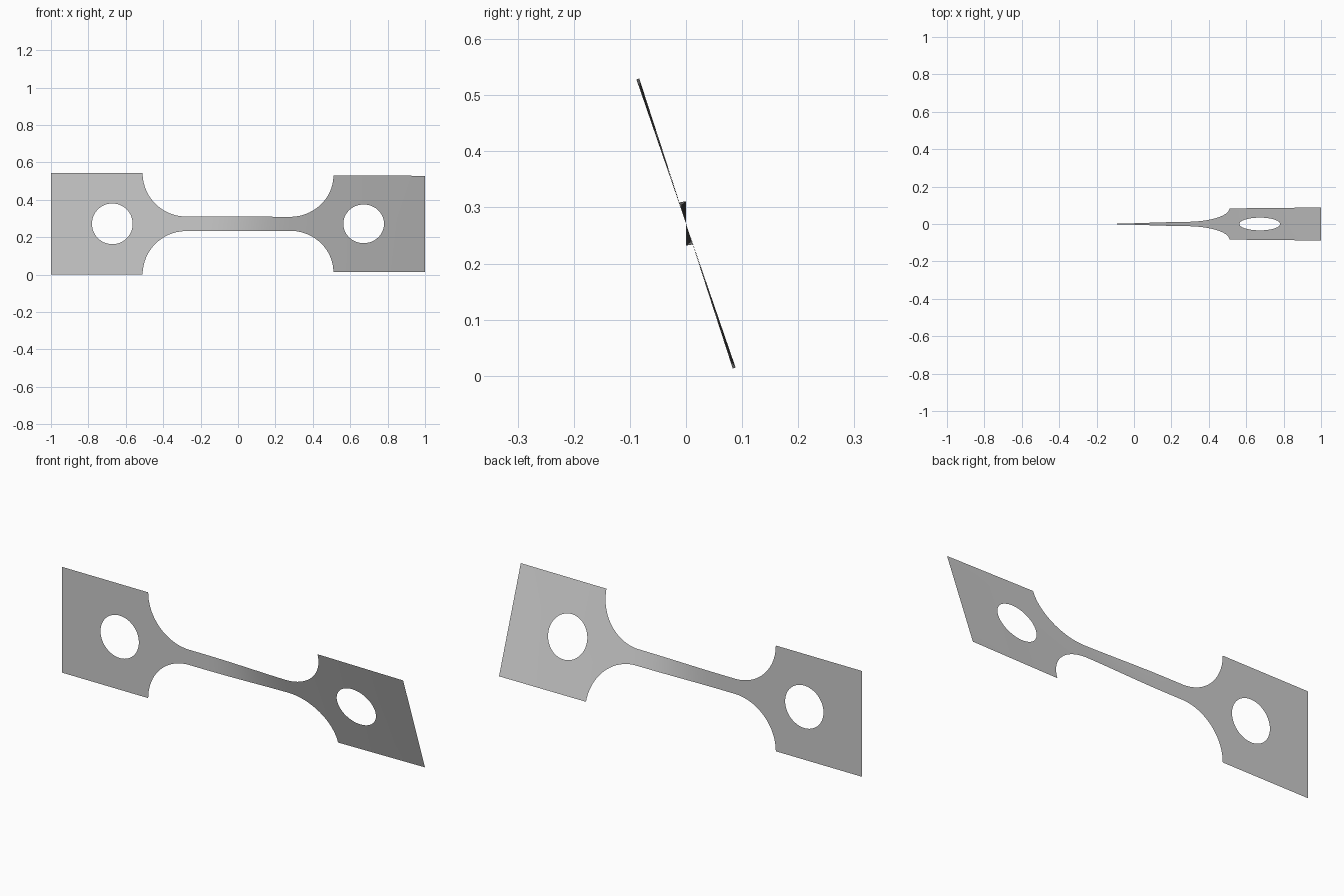
import bpy
import bmesh
import math

cube = bpy.data.objects.get("Cube")
if cube:
    bpy.data.objects.remove(cube, do_unlink=True)

# Main dimensions
END, SHOULDER, HALF_H, NECK = 1.0, 0.51, 0.2715, 0.039
FILLET = HALF_H - NECK
HOLE_X, HOLE_R = 0.672, 0.109


def half_height(x):
    """Half height of the strip: tab, round fillet, then narrow neck."""
    d = abs(x) - (SHOULDER - FILLET)
    if d <= 0:
        return NECK
    if d >= FILLET - 1e-6:
        return HALF_H
    return HALF_H - math.sqrt(FILLET ** 2 - d ** 2)


def hole_half(x):
    """Half height of the round hole at this station."""
    return math.sqrt(max(0.0, HOLE_R ** 2 - (abs(x) - HOLE_X) ** 2))


def twist(x):
    """The neck turns smoothly, the right tab only a little more."""
    t = min(max((x + 0.2) / 0.52, 0), 1)
    extra = max(0, x - 0.32) / 0.68
    return math.radians(17.4 * t * t * (3 - 2 * t) + 1.6 * extra)


# Stations along one half, denser on the round parts
half = [0.028 * i for i in range(10)]
half += [SHOULDER - FILLET + FILLET * math.sin(math.pi / 2 * i / 20) for i in range(21)]
half += [HOLE_X - HOLE_R * math.cos(math.pi * i / 24) for i in range(25)]
half += [0.85, END]
stations = sorted({round(s * x, 5) for x in half for s in (-1, 1)})

# Twisted sheet, one column of points per station
bm = bmesh.new()
columns = []
for x in stations:
    h, g, a = half_height(x), hole_half(x), twist(x)
    columns.append([bm.verts.new((x, -v * math.sin(a), HALF_H + v * math.cos(a)))
                    for v in (-h, -g, g, h)])
for a, b in zip(columns, columns[1:]):
    for i in (0, 2):
        bm.faces.new((a[i], b[i], b[i + 1], a[i + 1]))
bmesh.ops.remove_doubles(bm, verts=bm.verts, dist=1e-4)

mesh = bpy.data.meshes.new("twisted_strip")
bm.to_mesh(mesh)
bm.free()
for p in mesh.polygons:
    p.use_smooth = True

# Plain grey finish
grey = bpy.data.materials.new("plain_grey")
grey.use_nodes = True
colour = (0.6, 0.6, 0.6, 1)
grey.diffuse_color = colour
grey.node_tree.nodes["Principled BSDF"].inputs["Base Color"].default_value = colour
mesh.materials.append(grey)

strip = bpy.data.objects.new("twisted_strip", mesh)
bpy.context.collection.objects.link(strip)
